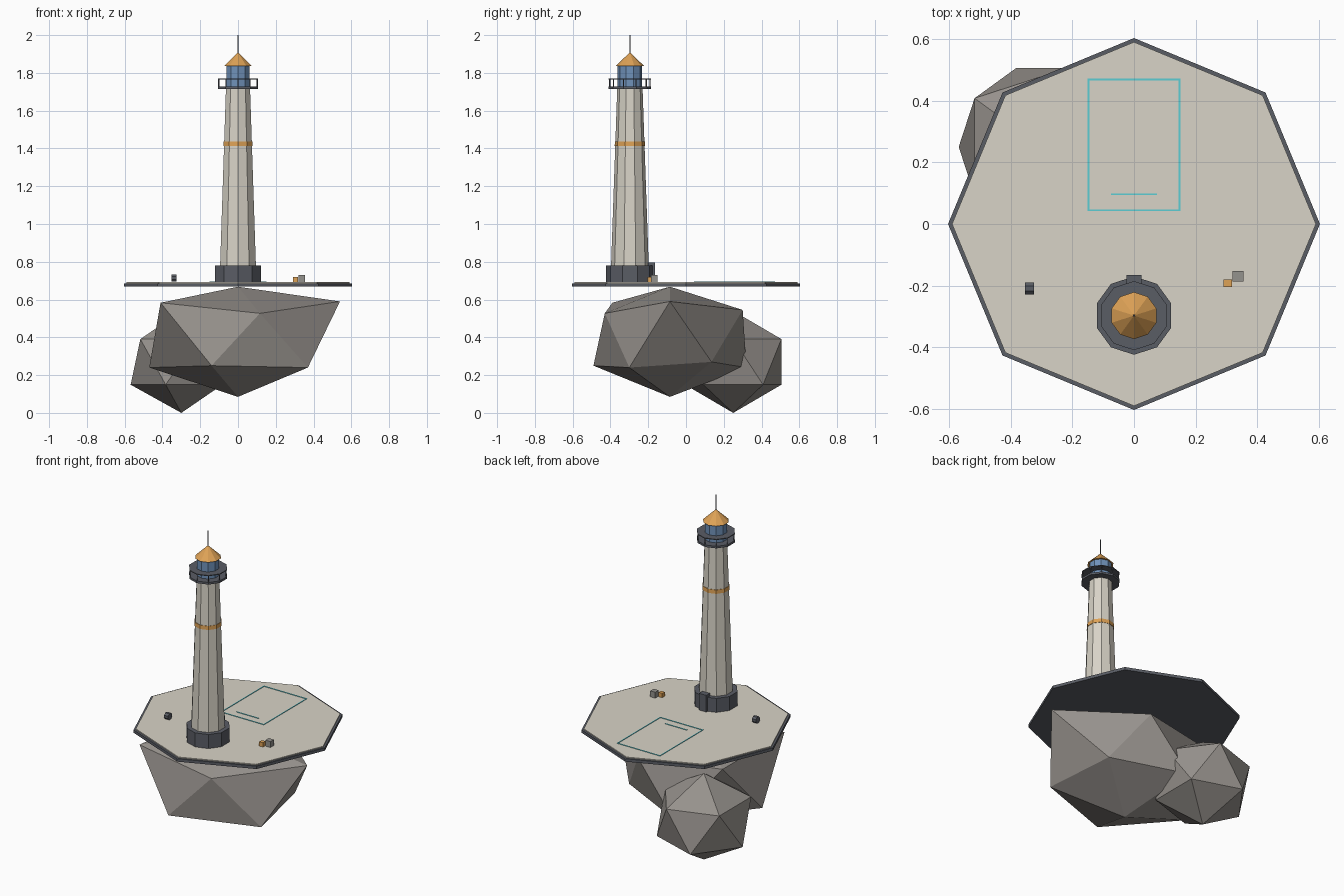
import bpy, bmesh, math
from mathutils import Matrix

if "Cube" in bpy.data.objects:
    bpy.data.objects.remove(bpy.data.objects["Cube"])


def material(name, r, g, b):
    lin = [((c / 255 + 0.055) / 1.055) ** 2.4 for c in (r, g, b)]
    m = bpy.data.materials.new(name)
    m.diffuse_color = (*lin, 1)
    m.use_nodes = True
    m.node_tree.nodes["Principled BSDF"].inputs["Base Color"].default_value = m.diffuse_color
    return m


CREAM = material("cream", 216, 211, 199)
SLATE = material("slate", 90, 93, 101)
ROCK = material("rock", 150, 145, 140)
ORANGE = material("orange", 222, 162, 86)
GLASS = material("glass_blue", 112, 146, 186)
CYAN = material("cyan", 92, 205, 212)
GREY = material("grey", 148, 146, 141)


def finish(bm, name, mat):
    bmesh.ops.recalc_face_normals(bm, faces=bm.faces[:])
    me = bpy.data.meshes.new(name)
    bm.to_mesh(me)
    bm.free()
    me.materials.append(mat)
    ob = bpy.data.objects.new(name, me)
    bpy.context.collection.objects.link(ob)
    return ob


def prism(name, mat, x, y, z0, z1, r0, r1=None, sides=10):
    """Upright flat-sided cylinder or cone with a corner on the y axis."""
    bm = bmesh.new()
    bmesh.ops.create_cone(bm, cap_ends=True, segments=sides, radius1=r0,
                          radius2=r0 if r1 is None else r1, depth=z1 - z0)
    bm.verts.ensure_lookup_table()
    co = bm.verts[0].co
    turn = Matrix.Rotation(math.pi / 2 - math.atan2(co.y, co.x), 4, 'Z')
    bm.transform(Matrix.Translation((x, y, (z0 + z1) / 2)) @ turn)
    return finish(bm, name, mat)


def box(name, mat, x0, x1, y0, y1, z0, z1):
    bm = bmesh.new()
    bmesh.ops.create_cube(bm, size=1)
    bm.transform(Matrix.Translation(((x0 + x1) / 2, (y0 + y1) / 2, (z0 + z1) / 2))
                 @ Matrix.Diagonal((x1 - x0, y1 - y0, z1 - z0, 1)))
    return finish(bm, name, mat)


# Large uneven boulder: convex hull of twelve corners
bm = bmesh.new()
for p in [(0, -.085, .668), (.54, -.085, .59), (.116, -.43, .527), (-.41, -.39, .583),
          (-.38, .18, .56), (.125, .30, .545), (.37, -.30, .24), (-.14, -.49, .25),
          (-.47, -.085, .24), (-.13, .32, .24), (.30, .135, .27), (0, -.085, .085)]:
    bm.verts.new(p)
bmesh.ops.convex_hull(bm, input=bm.verts[:])
finish(bm, "large_rock", ROCK)

# Small boulder
bm = bmesh.new()
bmesh.ops.create_icosphere(bm, subdivisions=1, radius=.3)
bm.transform(Matrix.Translation((-.3, .25, .27)) @ Matrix.Diagonal((1, 1, .9, 1)))
finish(bm, "small_rock", ROCK)

# Octagonal deck
DECK = .692
prism("deck_rim", SLATE, 0, 0, .668, .686, .603, sides=8)
prism("deck_floor", CREAM, 0, 0, .680, DECK, .59, sides=8)

# Tower
TX, TY = 0, -.297
prism("tower_plinth", SLATE, TX, TY, .685, .78, .127)
prism("tower_shaft", CREAM, TX, TY, .77, 1.72, .100, .067)
prism("tower_band", ORANGE, TX, TY, 1.414, 1.438, .0805, .0795)
box("door", SLATE, -.025, .025, -.20, -.165, .685, .797)

# Gallery with railing
prism("gallery_floor", SLATE, TX, TY, 1.714, 1.727, .112)
prism("gallery_rail", SLATE, TX, TY, 1.766, 1.771, .112)
for i in range(10):
    a = math.pi / 2 + i * math.tau / 10
    prism(f"rail_post_{i}", SLATE, TX + .107 * math.cos(a), TY + .107 * math.sin(a),
          1.72, 1.77, .003, sides=4)

# Lantern room, roof and mast
prism("lantern", GLASS, TX, TY, 1.727, 1.84, .065)
prism("roof", ORANGE, TX, TY, 1.836, 1.905, .076, .004)
prism("mast", SLATE, TX, TY, 1.90, 2.0, .003, sides=6)

# Painted landing outline on the deck
W, T0, T1 = .005, DECK - .002, DECK + .003
for name, x0, x1, y0, y1 in [("left", -.15, -.15 + W, .042, .471),
                             ("right", .145, .15, .042, .471),
                             ("front", -.15, .15, .042, .042 + W),
                             ("back", -.15, .15, .466, .471),
                             ("bar", -.075, .075, .094, .094 + W)]:
    box(f"marking_{name}", CYAN, x0, x1, y0, y1, T0, T1)

# Barrel lying on its side
bm = bmesh.new()
bmesh.ops.create_cone(bm, cap_ends=True, segments=8, radius1=.021, radius2=.021, depth=.028)
bm.transform(Matrix.Translation((-.339, -.209, .714)) @ Matrix.Rotation(math.pi / 2, 4, 'Y')
             @ Matrix.Rotation(math.pi / 8, 4, 'Z'))
finish(bm, "barrel", SLATE)

# Crates
box("orange_crate", ORANGE, .291, .317, -.205, -.180, DECK - .002, .719)
box("grey_crate", GREY, .320, .355, -.186, -.152, DECK - .002, .729)
